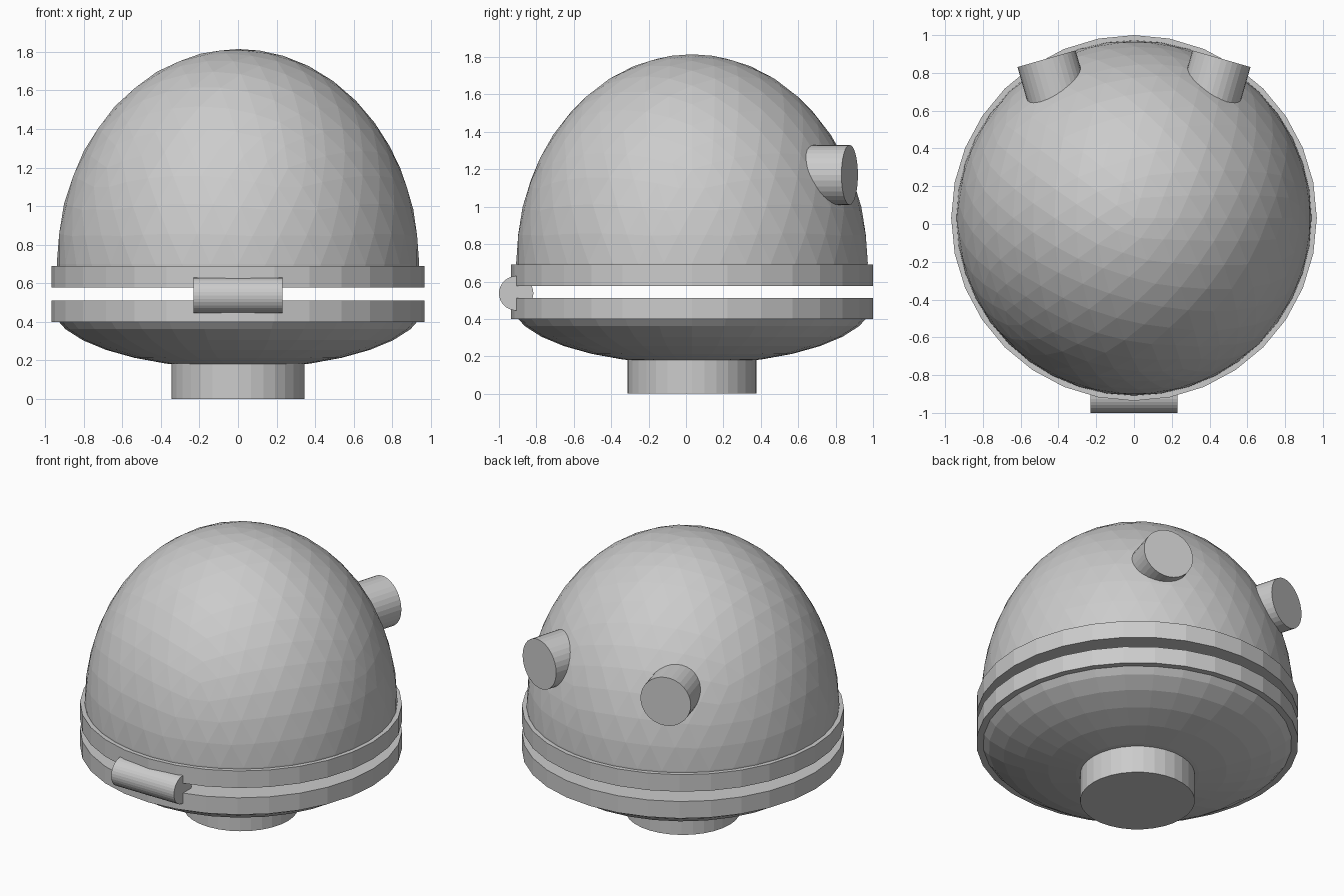
import bpy, bmesh, math
from mathutils import Matrix, Vector

if "Cube" in bpy.data.objects:
    bpy.data.objects.remove(bpy.data.objects["Cube"])

CY = 0.032  # the round body sits slightly behind the origin

grey = bpy.data.materials.new("plain grey")
grey.diffuse_color = (0.6, 0.6, 0.6, 1)
grey.use_nodes = True
grey.node_tree.nodes["Principled BSDF"].inputs["Base Color"].default_value = grey.diffuse_color


def finish(name, bm):
    mesh = bpy.data.meshes.new(name)
    bmesh.ops.recalc_face_normals(bm, faces=bm.faces)
    bm.to_mesh(mesh)
    bm.free()
    mesh.materials.append(grey)
    obj = bpy.data.objects.new(name, mesh)
    bpy.context.collection.objects.link(obj)
    return obj


def cylinder(name, start, end, radius, sides=32):
    """Solid cylinder between two points."""
    a, b = Vector(start), Vector(end)
    axis = b - a
    turn = axis.to_track_quat('Z', 'Y').to_matrix().to_4x4()
    bm = bmesh.new()
    bmesh.ops.create_cone(bm, cap_ends=True, segments=sides, radius1=radius,
                          radius2=radius, depth=axis.length,
                          matrix=Matrix.Translation((a + b) / 2) @ turn)
    return finish(name, bm)


def cut_flat(bm, z, keep_above):
    """Slice at height z, keep one side and close the cut."""
    cut = bmesh.ops.bisect_plane(bm, geom=bm.verts[:] + bm.edges[:] + bm.faces[:],
                                 plane_co=(0, 0, z), plane_no=(0, 0, 1),
                                 clear_inner=keep_above, clear_outer=not keep_above)
    edges = [e for e in cut['geom_cut'] if isinstance(e, bmesh.types.BMEdge)]
    bmesh.ops.contextual_create(bm, geom=edges)


# Faceted dome
bm = bmesh.new()
bmesh.ops.create_icosphere(bm, subdivisions=4, radius=1,
                           matrix=Matrix.Translation((0, CY, 0.70))
                           @ Matrix.Diagonal((0.94, 0.94, 1.115, 1)))
cut_flat(bm, 0.62, True)
finish("dome", bm)

# Shallow bowl underneath
bm = bmesh.new()
bmesh.ops.create_uvsphere(bm, u_segments=32, v_segments=16, radius=1,
                          matrix=Matrix.Translation((0, CY, 0.488))
                          @ Matrix.Diagonal((0.968, 0.968, 0.33, 1)))
cut_flat(bm, 0.42, False)
finish("bowl", bm)

# Two rims with an open gap between them
cylinder("upper_rim", (0, CY, 0.577), (0, CY, 0.69), 0.968)
cylinder("lower_rim", (0, CY, 0.40), (0, CY, 0.512), 0.968)

# Foot
cylinder("foot", (0, CY, 0), (0, CY, 0.22), 0.345)

# Hinge barrel at the front
cylinder("hinge", (-0.23, -0.908, 0.537), (0.23, -0.908, 0.537), 0.092)

# Pair of stubs on the back of the dome
for side, label in ((-1, "left"), (1, "right")):
    tip = Vector((side * 0.463, 0.875, 1.17))
    out = Vector((side * math.sin(math.radians(16)), math.cos(math.radians(16)), 0))
    cylinder(label + "_stub", tip - out * 0.3, tip, 0.16)
